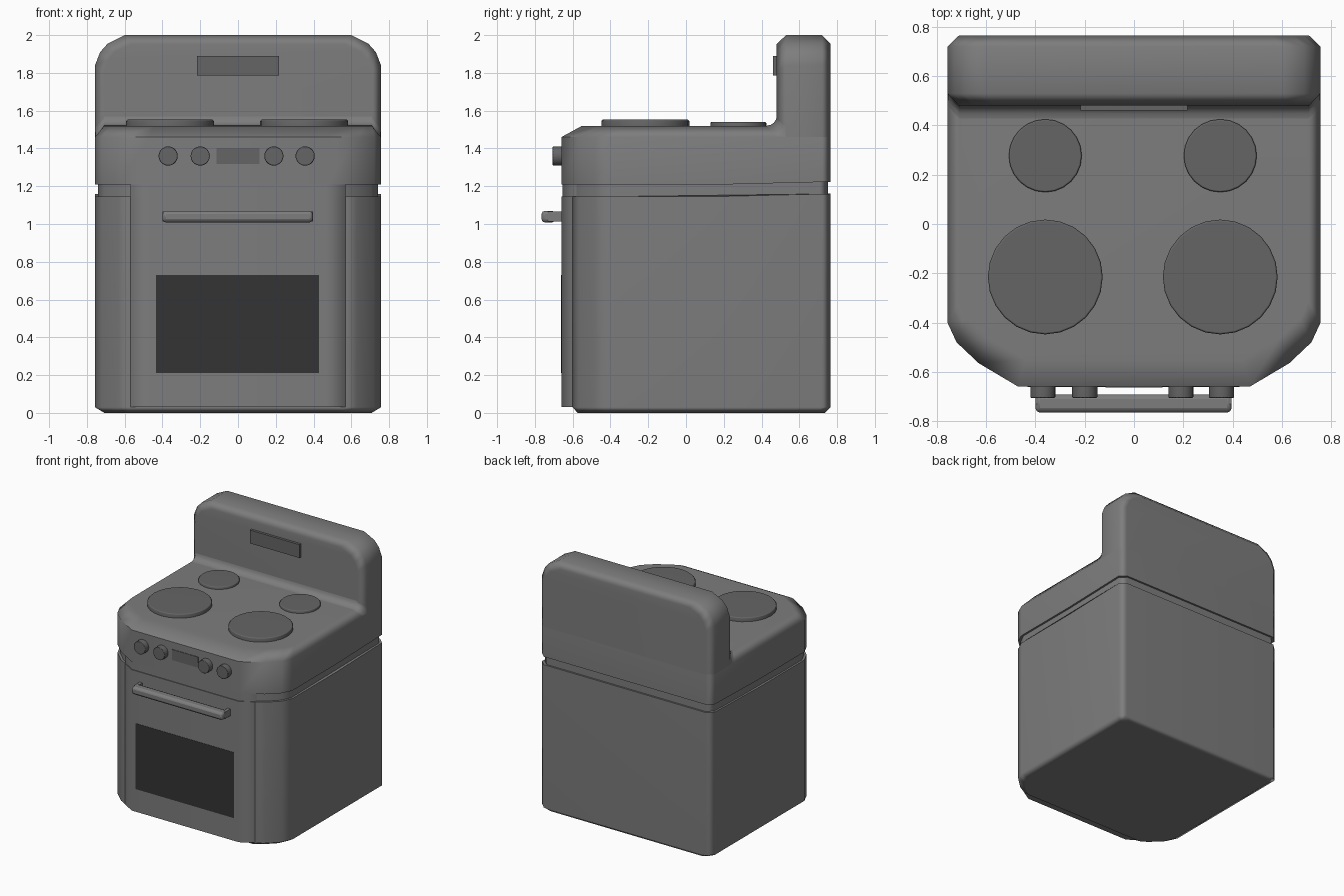
import bpy, bmesh, math
from mathutils import Matrix

if "Cube" in bpy.data.objects:
    bpy.data.objects.remove(bpy.data.objects["Cube"])


def material(name, g):
    m = bpy.data.materials.new(name)
    m.diffuse_color = (g, g, g, 1)
    m.use_nodes = True
    m.node_tree.nodes["Principled BSDF"].inputs["Base Color"].default_value = m.diffuse_color
    return m


BODY = material("body_grey", 0.205)
TRIM = material("trim_grey", 0.13)
GLASS = material("dark_glass", 0.034)


def finish(name, bm, mat=BODY, smooth=60, bevel=0):
    bmesh.ops.recalc_face_normals(bm, faces=bm.faces)
    me = bpy.data.meshes.new(name)
    bm.to_mesh(me)
    bm.free()
    ob = bpy.data.objects.new(name, me)
    bpy.context.collection.objects.link(ob)
    me.materials.append(mat)
    if bevel:
        mod = ob.modifiers.new("bevel", "BEVEL")
        mod.width, mod.segments, mod.limit_method = bevel, 2, "ANGLE"
        mod.angle_limit = math.radians(50)
    bpy.context.view_layer.objects.active = ob
    ob.select_set(True)
    bpy.ops.object.shade_smooth_by_angle(angle=math.radians(smooth))
    ob.select_set(False)
    # large faces keep flat shading, chamfers blend between them
    ob.modifiers.new("weighted_normals", "WEIGHTED_NORMAL").keep_sharp = True
    return ob


def loft(name, rings, **kw):
    bm = bmesh.new()
    loops = [[bm.verts.new(p) for p in r] for r in rings]
    for a, b in zip(loops, loops[1:]):
        for i in range(len(a)):
            j = (i + 1) % len(a)
            bm.faces.new((a[i], a[j], b[j], b[i]))
    bm.faces.new(loops[0])
    bm.faces.new(loops[-1])
    return finish(name, bm, **kw)


def box(name, x0, x1, y0, y1, z0, z1, **kw):
    rings = [[(x0, y0, z), (x1, y0, z), (x1, y1, z), (x0, y1, z)] for z in (z0, z1)]
    return loft(name, rings, **kw)


def disc(name, loc, r, r_top, h, n, rot=Matrix()):
    # disc with a narrow chamfered rim; h measured along its own axis
    place = Matrix.Translation(loc) @ rot
    rings = [[(place @ Matrix.Translation((rad * math.cos(2 * math.pi * i / n),
                                           rad * math.sin(2 * math.pi * i / n), z))).to_translation()
              for i in range(n)]
             for rad, z in ((r, 0), (r, h - (r - r_top)), (r_top, h))]
    return loft(name, rings, mat=TRIM)


# shared plan outline, right half from front to back
SIDE = [(0.63, -0.565), (0.72, -0.48), (0.757, -0.40), (0.757, 0.15), (0.757, 0.72), (0.71, 0.765)]
LOWER = [(0.57, -0.60)] + SIDE
UPPER = [(0.47, -0.66)] + SIDE


def plan(half, z, sx=1.0, sy=1.0, cy=0.05, rise=0.0):
    full = half + [(-x, y) for x, y in reversed(half)]
    return [(x * sx, cy + (y - cy) * sy, z + rise * max(0, y - 0.15)) for x, y in full]


# oven body, recessed seam, cooktop
loft("oven_body", [plan(LOWER, 0, 0.935, 0.96), plan(LOWER, 0.03), plan(LOWER, 1.145, rise=0.025)])
loft("seam", [plan(UPPER, 1.12, 0.98, 0.98), plan(UPPER, 1.26, 0.98, 0.98)])
loft("cooktop", [plan(UPPER, 1.208, rise=0.025), plan(UPPER, 1.46),
                 plan(UPPER, 1.52, 0.935, 0.913, 0.6)])

# bowed oven door, with a slightly recessed strip above it
for name, front, z0, z1 in (("oven_door", -0.66, 0.03, 1.145), ("door_top_strip", -0.654, 1.12, 1.22)):
    side = -0.60 + (front + 0.66)
    door = [(0.47, front), (0.57, side), (0.57, -0.55), (-0.57, -0.55), (-0.57, side), (-0.47, front)]
    loft(name, [[(x, y, z) for x, y in door] for z in (z0, z1)])

# back panel: front profile swept through y with chamfered rims
HALF = [(0.757, 1.46), (0.757, 1.84), (0.73, 1.91), (0.69, 1.955), (0.60, 2.0)]
PROFILE = HALF + [(-x, z) for x, z in reversed(HALF)]


def panel_ring(y, d):
    k = (0.757 - d) / 0.757
    return [(x * k, y, 1.46 + (z - 1.46) * (0.54 - d) / 0.54) for x, z in PROFILE]


loft("back_panel", [panel_ring(y, d) for y, d in
                    ((0.48, 0.047), (0.53, 0), (0.72, 0), (0.765, 0.047))])

# concave fillet where the panel meets the cooktop, turning down at the ends
ARC = [(0.428 + 0.053 * math.sin(t), 1.574 - 0.053 * math.cos(t))
       for t in (math.pi / 2 * i / 4 for i in range(5))] + [(0.54, 1.50)]
loft("panel_fillet", [[(x, y + dy, z + dz) for y, z in ARC] for x, dy, dz in
                      ((-0.755, 0.047, -0.06), (-0.708, 0, 0), (0.708, 0, 0), (0.755, 0.047, -0.06))])

# burners and knobs
for side, x in (("left", -0.36), ("right", 0.35)):
    disc(f"front_burner_{side}", (x, -0.215, 1.51), 0.233, 0.225, 0.043, 24)
    disc(f"rear_burner_{side}", (x, 0.277, 1.51), 0.148, 0.141, 0.031, 24)
for i, x in enumerate((-0.37, -0.20, 0.19, 0.355)):
    disc(f"knob_{i + 1}", (x, -0.65, 1.36), 0.051, 0.047, 0.056, 20, Matrix.Rotation(math.pi / 2, 4, "X"))

# displays and oven window
box("control_display", -0.115, 0.115, -0.664, -0.64, 1.318, 1.402, mat=TRIM)
box("back_panel_display", -0.218, 0.218, 0.46, 0.50, 1.785, 1.89, mat=TRIM)
box("oven_window", -0.433, 0.428, -0.662, -0.64, 0.21, 0.73, mat=GLASS)

# door handle with two short posts
box("handle_bar", -0.40, 0.396, -0.765, -0.692, 1.008, 1.07, bevel=0.018)
for side, x in (("left", -0.388), ("right", 0.384)):
    box(f"handle_post_{side}", x - 0.012, x + 0.012, -0.73, -0.65, 1.012, 1.066)
